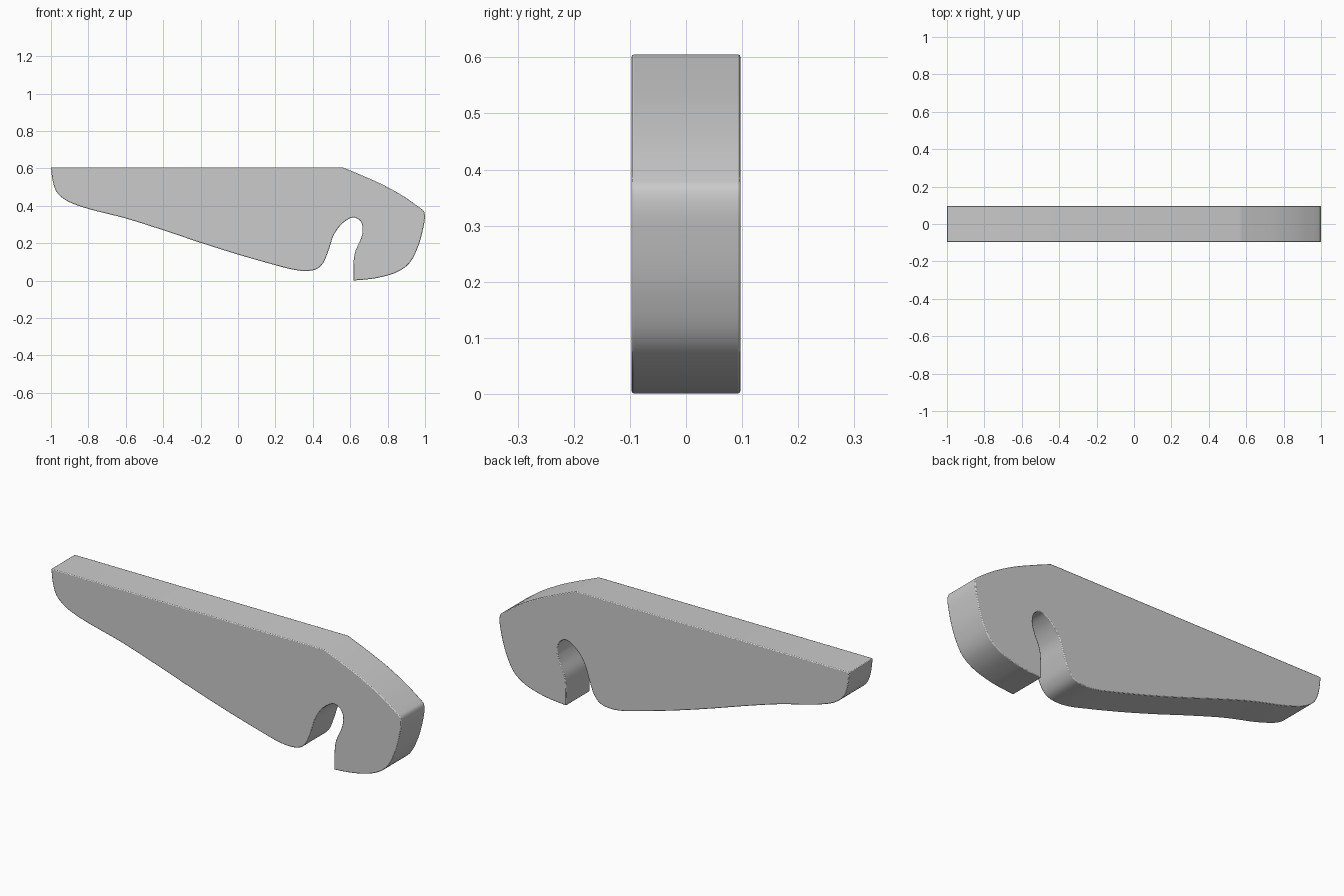
import bpy, bmesh, math
from mathutils import Vector

if "Cube" in bpy.data.objects:
    bpy.data.objects.remove(bpy.data.objects["Cube"])

HALF = 0.097  # half thickness


def smooth_chain(pts, n=6):
    """Centripetal Catmull-Rom through the points; the last point is left out."""
    p = [Vector(q) for q in pts]
    if len(p) == 2:
        return [p[0]]
    p = [2 * p[0] - p[1]] + p + [2 * p[-1] - p[-2]]
    out = []
    for a, b, c, d in zip(p, p[1:], p[2:], p[3:]):
        t1 = (b - a).length ** 0.5
        t2 = t1 + (c - b).length ** 0.5
        t3 = t2 + (d - c).length ** 0.5
        for i in range(n):
            t = t1 + (t2 - t1) * i / n
            a1 = a.lerp(b, t / t1)
            a2 = b.lerp(c, (t - t1) / (t2 - t1))
            a3 = c.lerp(d, (t - t2) / (t3 - t2))
            b1 = a1.lerp(a2, t / t2)
            b2 = a2.lerp(a3, (t - t1) / (t3 - t1))
            out.append(b1.lerp(b2, (t - t1) / (t2 - t1)))
    return out


# Side outline (x, z), split into chains at its sharp corners
chains = [
    # flat top
    [(-1, .605), (.562, .605)],
    # sloping nose
    [(.562, .605), (.67, .56), (.78, .51), (.89, .448), (.975, .388)],
    # rounded nose tip, front and hook underside
    [(.975, .388), (.994, .37), (.999, .34), (.99, .28), (.962, .18),
     (.915, .092), (.85, .046), (.75, .016), (.68, .006), (.617, .001)],
    # hook tip and slot
    [(.617, .001), (.618, .1), (.626, .153), (.655, .22), (.667, .27),
     (.655, .318), (.618, .338), (.565, .312), (.515, .25), (.485, .165),
     (.455, .094), (.42, .062), (.36, .052), (.29, .06), (.2, .083),
     (0, .14), (-.2, .203), (-.4, .27), (-.6, .333), (-.82, .39),
     (-.92, .43), (-.97, .475), (-.99, .53), (-1, .605)],
]
outline = [q for c in chains for q in smooth_chain(c)]

# Extrude the outline into a plate
bm = bmesh.new()
face = bm.faces.new([bm.verts.new((q.x, -HALF, q.y)) for q in outline])
ext = bmesh.ops.extrude_face_region(bm, geom=[face])
verts = [g for g in ext["geom"] if isinstance(g, bmesh.types.BMVert)]
bmesh.ops.translate(bm, verts=verts, vec=(0, 2 * HALF, 0))
bmesh.ops.recalc_face_normals(bm, faces=bm.faces)
mesh = bpy.data.meshes.new("hook_lever")
bm.to_mesh(mesh)
bm.free()
lever = bpy.data.objects.new("hook_lever", mesh)
bpy.context.collection.objects.link(lever)

# Softened rims
bev = lever.modifiers.new("rim_bevel", 'BEVEL')
bev.width = 0.004
bev.segments = 2
bev.limit_method = 'ANGLE'
bev.angle_limit = math.radians(60)

bpy.context.view_layer.objects.active = lever
lever.select_set(True)
bpy.ops.object.shade_smooth_by_angle(angle=math.radians(30))
